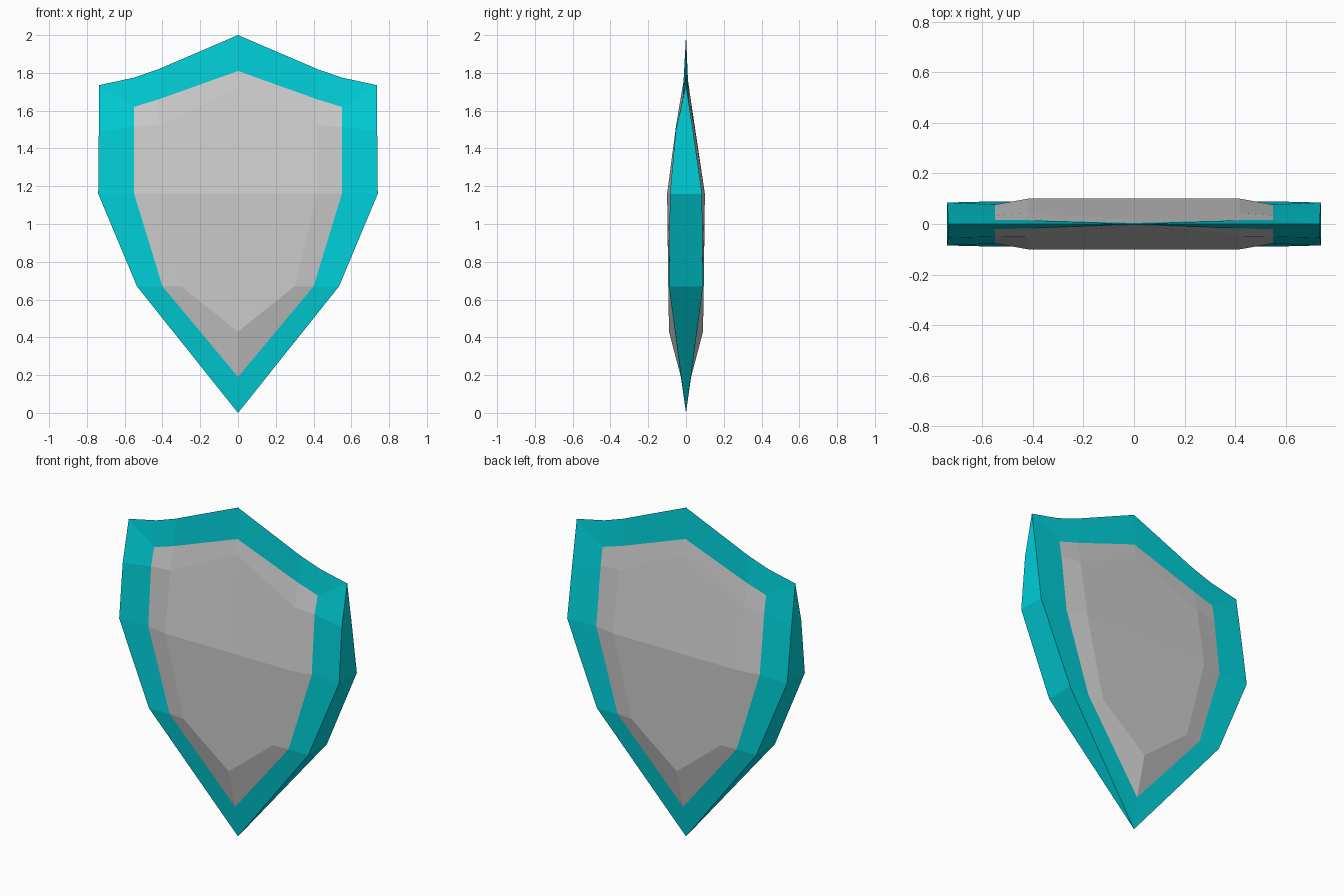
import bpy, bmesh

if "Cube" in bpy.data.objects:
    bpy.data.objects.remove(bpy.data.objects["Cube"])

# right half of the shield: (x, z, front depth, back depth)
P = {
    # outer edge of the rim
    'O0': (0, 2, 0, 0), 'O1': (.42, 1.82, 0, 0), 'O2': (.55, 1.775, 0, 0),
    'O3': (.735, 1.735, 0, 0), 'O4': (.737, 1.49, .055, .038),
    'O5': (.74, 1.16, .085, .085), 'O6': (.535, .67, .09, .09), 'O7': (0, 0, 0, 0),
    # seam between rim and panel
    'I0': (0, 1.81, .004, .004), 'I1': (.42, 1.66, .018, .015),
    'I2': (.55, 1.62, .02, .016), 'I4': (.55, 1.515, .05, .034),
    'I5': (.55, 1.16, .077, .077), 'I6': (.40, .67, .085, .085), 'I7': (0, .19, .027, .027),
    # raised field of the panel
    'G0': (0, 1.72, .016, .016), 'G1': (.42, 1.525, .052, .043),
    'G5': (.42, 1.16, .1, .1), 'GC': (0, 1.16, .1, .1),
    'G6': (.30, .67, .094, .094), 'G7': (0, .43, .09, .09),
}
RIM = ["O0 I0 I1 O1", "O1 I1 I2 O2", "O2 I2 O3", "O3 I2 I4 O4",
       "O4 I4 I5 O5", "O5 I5 I6 O6", "O6 I6 I7 O7"]
PANEL = ["I0 G0 G1 I1", "I1 G1 I4 I2", "G1 G5 I5 I4", "G0 GC G5 G1",
         "GC G7 G6 G5", "G5 G6 I6 I5", "G6 G7 I7 I6"]
WALL = ["O3", "O4", "O5", "O6", "O7"]


def build(name, faces, wall=(), color=None):
    bm = bmesh.new()
    verts = {}

    def v(key, side):
        x, z, f, b = P[key]
        co = (x, -f if side == 0 else b, z)
        if co not in verts:
            verts[co] = bm.verts.new(co)
        return verts[co]

    def face(vs, axis, sign):
        f = bm.faces.new(list(dict.fromkeys(vs)))
        f.normal_update()
        if f.normal[axis] * sign < 0:
            f.normal_flip()

    # front and back skins
    for side, sign in ((0, -1), (1, 1)):
        for f in faces:
            face([v(k, side) for k in f.split()], 1, sign)
    # side wall joining the skins
    for a, b in zip(wall, wall[1:]):
        face([v(a, 0), v(b, 0), v(b, 1), v(a, 1)], 0, 1)

    mesh = bpy.data.meshes.new(name)
    bm.to_mesh(mesh)
    bm.free()
    ob = bpy.data.objects.new(name, mesh)
    bpy.context.collection.objects.link(ob)
    mod = ob.modifiers.new("mirror", 'MIRROR')
    mod.use_clip = True
    if color:
        mat = bpy.data.materials.new(name + "_colour")
        mat.diffuse_color = color
        mat.use_nodes = True
        mat.node_tree.nodes["Principled BSDF"].inputs["Base Color"].default_value = mat.diffuse_color
        mesh.materials.append(mat)
    return ob


build("shield_rim", RIM, WALL, (0.0, 0.62, 0.68, 1))
build("shield_panel", PANEL)
